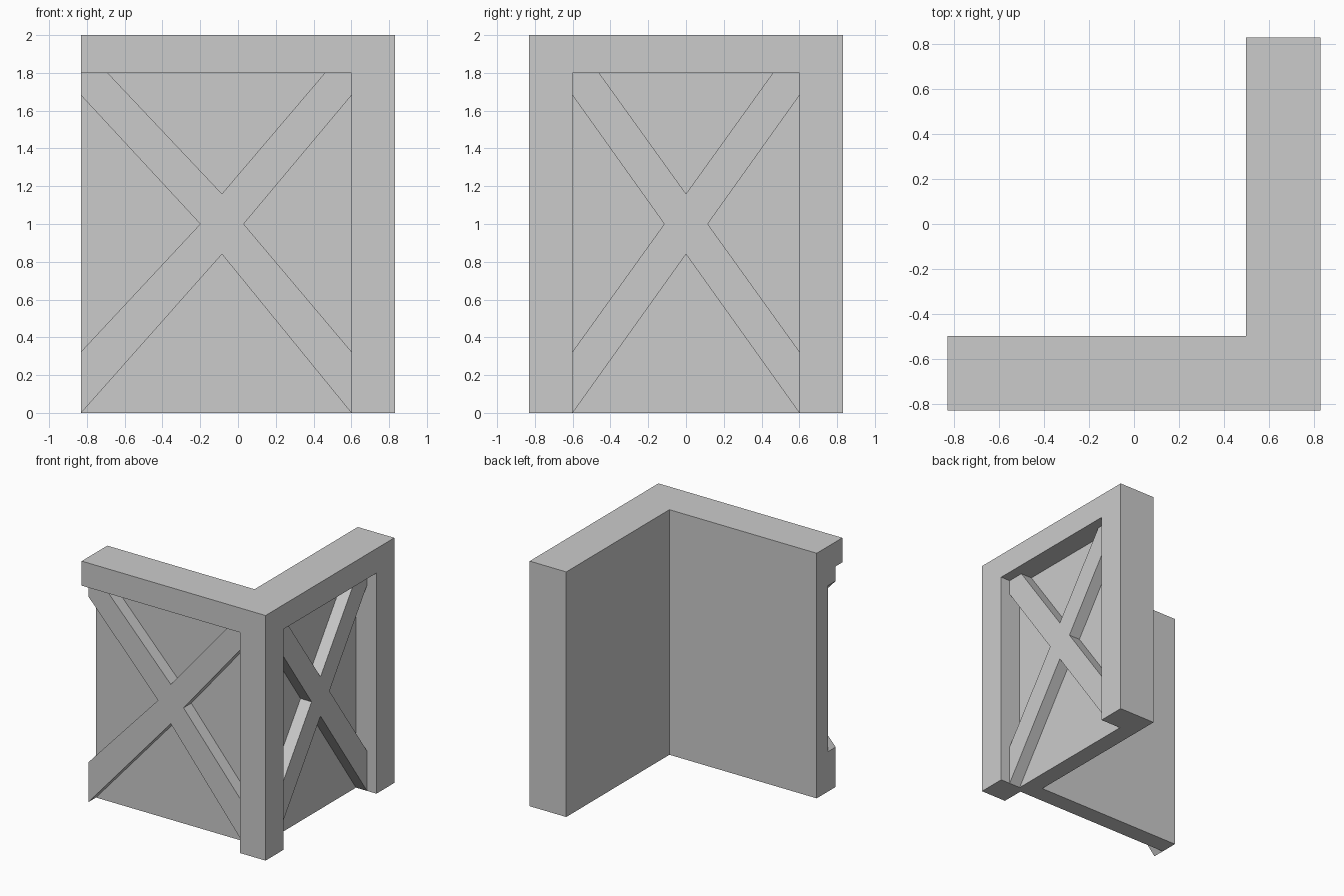
import bpy, bmesh
from mathutils import Matrix, Vector

if "Cube" in bpy.data.objects:
    bpy.data.objects.remove(bpy.data.objects["Cube"])

H = 0.83        # half width of the corner piece
INNER = 0.5     # inside faces of the wall
PANEL = 0.645   # recessed panel plane
BRACE = 0.745   # front plane of the braces
POST = 0.6      # inner edge of the posts
RAIL = 1.8      # underside of the top rail


def prism(name, pts, place, a, b):
    """Extrude a 2D outline between depths a and b; place maps (u, v, depth) to 3D."""
    bm = bmesh.new()
    face = bm.faces.new([bm.verts.new(place(u, v, a)) for u, v in pts])
    ext = bmesh.ops.extrude_face_region(bm, geom=[face])
    shift = Vector(place(0, 0, b)) - Vector(place(0, 0, a))
    verts = [g for g in ext["geom"] if isinstance(g, bmesh.types.BMVert)]
    bmesh.ops.translate(bm, verts=verts, vec=shift)
    bmesh.ops.recalc_face_normals(bm, faces=bm.faces)
    me = bpy.data.meshes.new(name)
    bm.to_mesh(me)
    bm.free()
    ob = bpy.data.objects.new(name, me)
    bpy.context.collection.objects.link(ob)
    return ob


def flat(u, v, d):
    return (u, v, d)


def front(u, v, d):
    return (u, -d, v)


def right(u, v, d):
    return (d, u, v)


def rect(u0, u1, v0, v1):
    return [(u0, v0), (u1, v0), (u1, v1), (u0, v1)]


def cross(left, center, half, left_cap):
    """Outline of an X brace between left and the post edge."""
    r = POST
    return [(left, 0), (center, 0.84), (r, 0), (r, 0.325), (center + half, 1),
            (r, 1.68), (r, RAIL), (0.46, RAIL), (center, 1.16),
            (left_cap, RAIL), (left, RAIL), (left, 1.68),
            (center - half, 1), (left, 0.325)]


# L-shaped wall with rail and posts left standing around the recesses
wall = prism("corner_wall", [(-H, -H), (H, -H), (H, H), (INNER, H),
                             (INNER, -INNER), (-H, -INNER)], flat, 0, 2)
cutters = [
    prism("front_recess_cutter", rect(-H - 0.2, POST, -0.2, RAIL), front, PANEL, 1),
    prism("right_recess_cutter", rect(-POST, POST, -0.2, RAIL), right, PANEL, 1),
]
bpy.context.view_layer.objects.active = wall
for cutter in cutters:
    mod = wall.modifiers.new("recess", 'BOOLEAN')
    mod.operation = 'DIFFERENCE'
    mod.solver = 'EXACT'
    mod.object = cutter
    bpy.ops.object.modifier_apply(modifier=mod.name)
    bpy.data.objects.remove(cutter)

# crossed braces standing proud of the panels
prism("front_cross_brace", cross(-H, -0.085, 0.115, -0.69), front, PANEL, BRACE)
prism("right_cross_brace", cross(-POST, 0, 0.115, -0.46), right, PANEL, BRACE)
